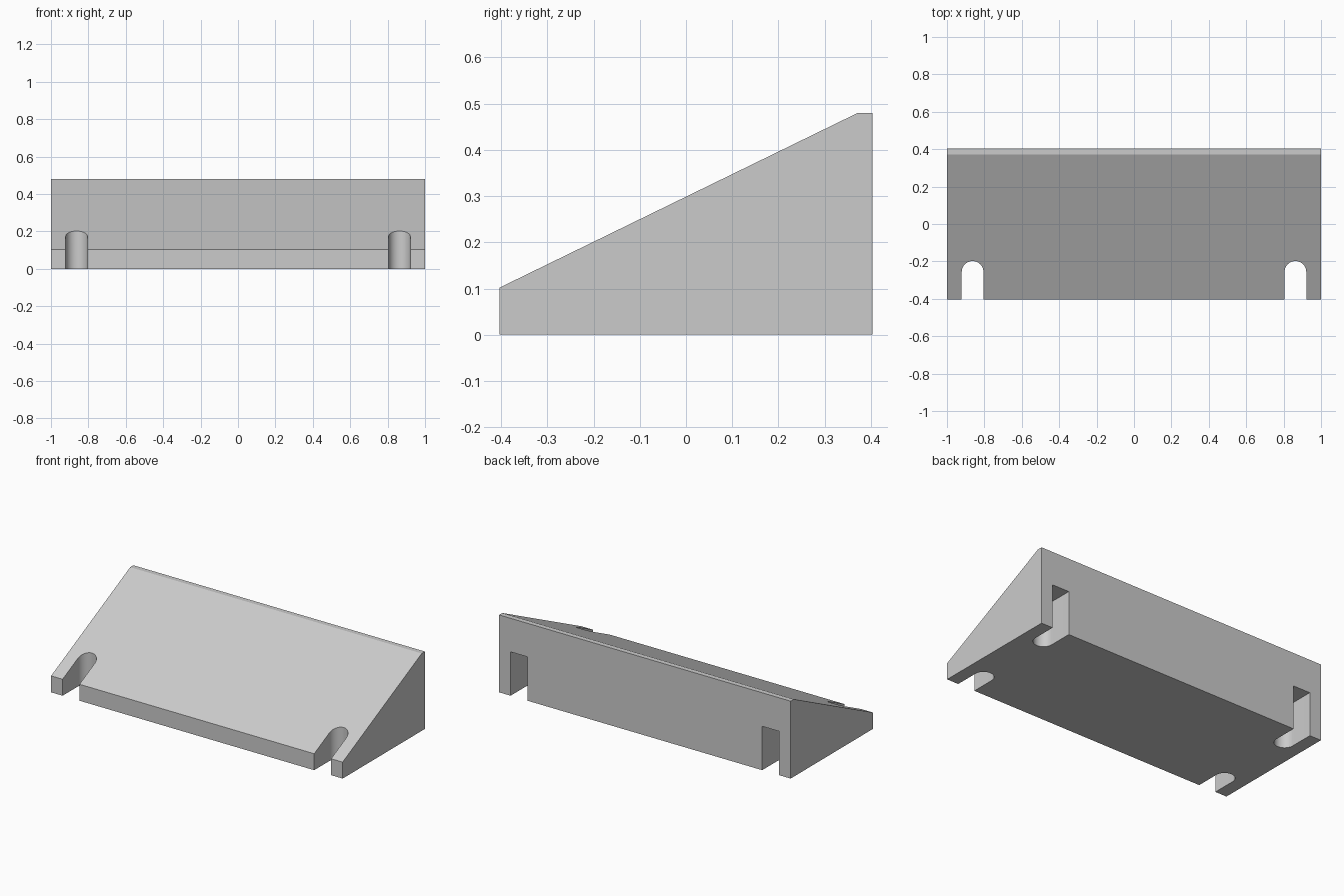
import bpy, bmesh, math

cube = bpy.data.objects.get("Cube")
if cube:
    bpy.data.objects.remove(cube, do_unlink=True)

grey = bpy.data.materials.new("light_grey")
grey.use_nodes = True
grey.diffuse_color = (0.6, 0.6, 0.6, 1)
grey.node_tree.nodes["Principled BSDF"].inputs["Base Color"].default_value = (0.6, 0.6, 0.6, 1)

HALF_Y = 0.403
SLOT_X, SLOT_R, SLOT_DEPTH = 0.863, 0.058, 0.205


def add_prism(bm, points, offset):
    """Extrude a closed outline of 3D points along an offset."""
    face = bm.faces.new([bm.verts.new(p) for p in points])
    new = bmesh.ops.extrude_face_region(bm, geom=[face])["geom"]
    bmesh.ops.translate(bm, vec=offset, verts=[v for v in new if isinstance(v, bmesh.types.BMVert)])


def make_object(name, bm):
    bmesh.ops.recalc_face_normals(bm, faces=bm.faces)
    mesh = bpy.data.meshes.new(name)
    bm.to_mesh(mesh)
    bm.free()
    mesh.materials.append(grey)
    obj = bpy.data.objects.new(name, mesh)
    bpy.context.scene.collection.objects.link(obj)
    return obj


# Wedge body: side profile extruded across the width
profile = [(-HALF_Y, 0), (HALF_Y, 0), (HALF_Y, 0.48), (0.372, 0.48), (-HALF_Y, 0.102)]
bm = bmesh.new()
add_prism(bm, [(-1, y, z) for y, z in profile], (2, 0, 0))
wedge = make_object("wedge_body", bm)

# Round-ended slot cutters: open through the slope in front, capped at the back
bm = bmesh.new()
for side in (-1, 1):
    for end, top in ((-1, 0.6), (1, 0.272)):
        x, centre = side * SLOT_X, end * (HALF_Y - SLOT_DEPTH + SLOT_R)
        outline = [(x + SLOT_R, end * 0.5, -0.1)]
        for i in range(25):
            a = math.pi * i / 24
            outline.append((x + SLOT_R * math.cos(a), centre - end * SLOT_R * math.sin(a), -0.1))
        outline.append((x - SLOT_R, end * 0.5, -0.1))
        add_prism(bm, outline, (0, 0, top + 0.1))
cutter = make_object("slot_cutter", bm)
cutter.hide_render = True

# Cut the slots and keep the result
cut = wedge.modifiers.new("slots", "BOOLEAN")
cut.operation = "DIFFERENCE"
cut.solver = "EXACT"
cut.object = cutter
bpy.ops.object.select_all(action="DESELECT")
bpy.context.view_layer.objects.active = wedge
wedge.select_set(True)
bpy.ops.object.modifier_apply(modifier=cut.name)
bpy.data.objects.remove(cutter, do_unlink=True)
bpy.ops.object.shade_smooth_by_angle(angle=math.radians(20))
